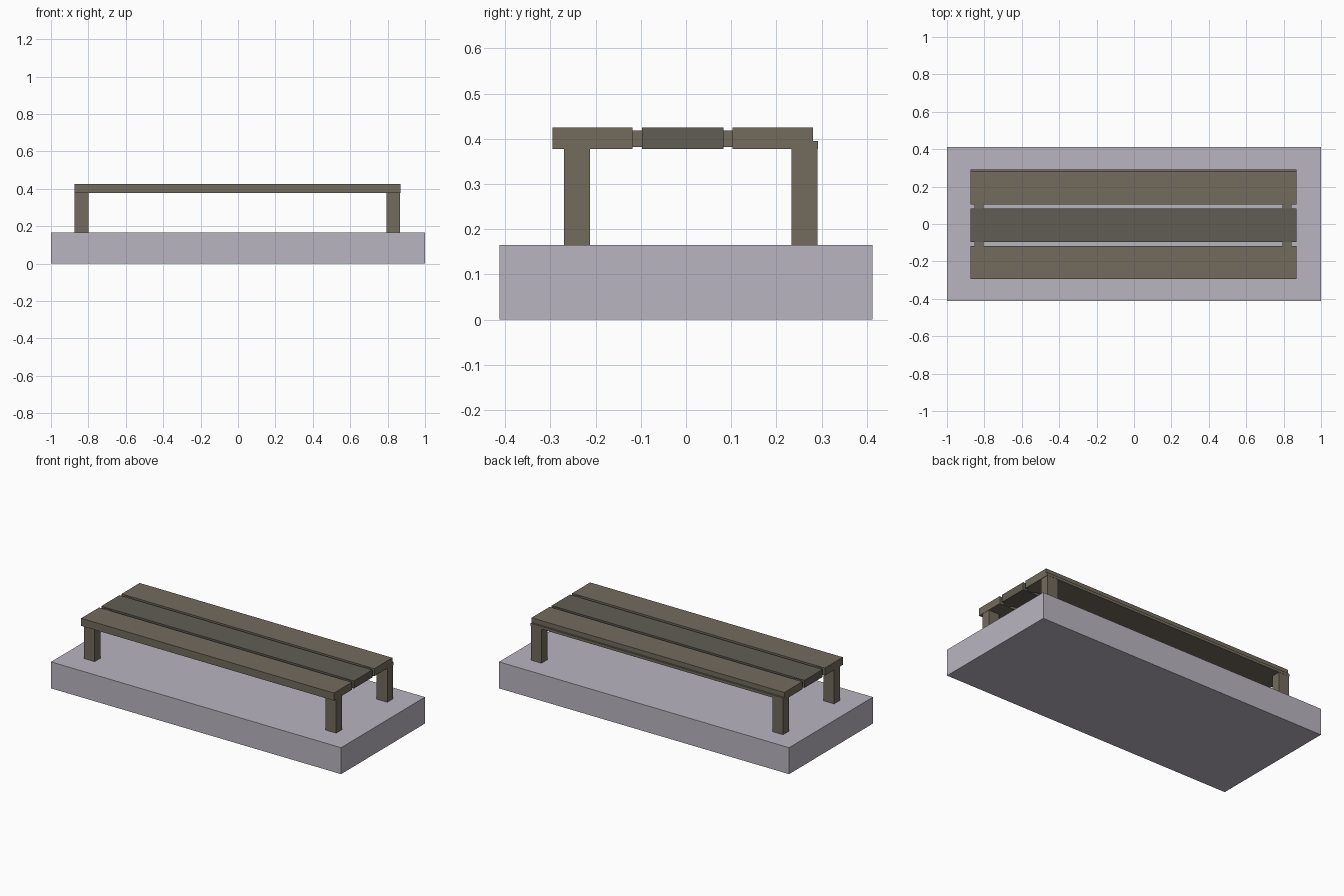
import bpy
import bmesh
from mathutils import Vector

if "Cube" in bpy.data.objects:
    bpy.data.objects.remove(bpy.data.objects["Cube"])


def material(name, rgb):
    m = bpy.data.materials.new(name)
    m.diffuse_color = (*rgb, 1)
    m.use_nodes = True
    m.node_tree.nodes["Principled BSDF"].inputs["Base Color"].default_value = m.diffuse_color
    return m


STONE = material("pale_stone", (0.49, 0.46, 0.53))
WOOD = material("brown_wood", (0.17, 0.145, 0.11))
GREY_WOOD = material("weathered_wood", (0.12, 0.11, 0.09))


def box(name, x, y, z, mat):
    """Box from (min, max) ranges on each axis."""
    bm = bmesh.new()
    bmesh.ops.create_cube(bm, size=1)
    lo, hi = Vector((x[0], y[0], z[0])), Vector((x[1], y[1], z[1]))
    for v in bm.verts:
        v.co = (lo + hi) / 2 + v.co * (hi - lo)
    mesh = bpy.data.meshes.new(name)
    bm.to_mesh(mesh)
    bm.free()
    mesh.materials.append(mat)
    ob = bpy.data.objects.new(name, mesh)
    bpy.context.collection.objects.link(ob)
    return ob


GROUND = 0.165
SEAT = (0.378, 0.425)
LENGTH = (-0.875, 0.868)

# Plinth
box("plinth", (-1, 1), (-0.413, 0.413), (0, GROUND), STONE)

# Three seat planks
for name, y, mat in (("front_plank", (-0.295, -0.118), WOOD),
                     ("middle_plank", (-0.097, 0.083), GREY_WOOD),
                     ("back_plank", (0.103, 0.281), WOOD)):
    box(name, LENGTH, y, SEAT, mat)

# Thin ledge under the back plank's edge
box("back_rail", LENGTH, (0.27, 0.292), (0.378, 0.395), WOOD)

# Legs and the crossbars tying the planks together
for side, leg_x, bar_x in (("left", (-0.873, -0.80), (-0.852, -0.805)),
                           ("right", (0.793, 0.866), (0.795, 0.842))):
    box(f"{side}_front_leg", leg_x, (-0.27, -0.212), (GROUND, 0.39), WOOD)
    box(f"{side}_back_leg", leg_x, (0.234, 0.291), (GROUND, 0.39), WOOD)
    box(f"{side}_crossbar", bar_x, (-0.26, 0.26), (0.382, 0.418), WOOD)
